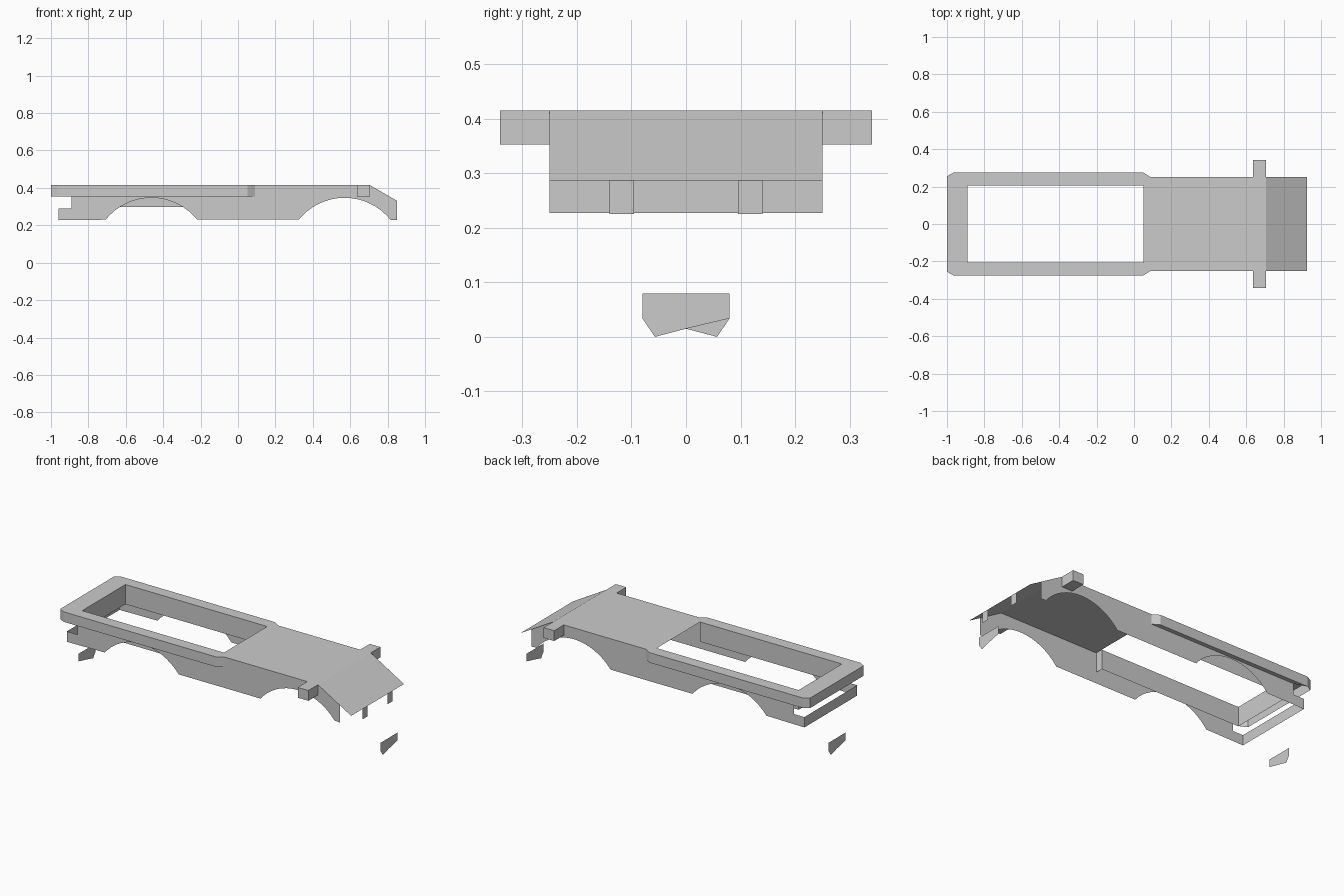
import bpy, bmesh, math

if "Cube" in bpy.data.objects:
    bpy.data.objects.remove(bpy.data.objects["Cube"])


def make(name, polys):
    """Object from a list of polygons, each a list of 3D points; shared points are welded."""
    bm = bmesh.new()
    for p in polys:
        bm.faces.new([bm.verts.new(v) for v in p])
    bmesh.ops.remove_doubles(bm, verts=bm.verts, dist=0.0005)
    me = bpy.data.meshes.new(name)
    bm.to_mesh(me)
    bm.free()
    ob = bpy.data.objects.new(name, me)
    bpy.context.collection.objects.link(ob)
    return ob


def mirror_y(polys):
    return polys + [[(x, -y, z) for x, y, z in reversed(p)] for p in polys]


def wall(a, b, z0, z1):
    """Upright rectangle over the plan line a-b."""
    return [(*a, z0), (*b, z0), (*b, z1), (*a, z1)]


def flat(pts, z):
    return [(x, y, z) for x, y in pts]


def arch(cx, n=16, half=0.245, z0=0.23, rise=0.117):
    """Wheel arch points running from +x to -x."""
    r = (half * half + rise * rise) / (2 * rise)
    a = math.asin(half / r)
    cz = z0 + rise - r
    return [(cx + r * math.sin(a - 2 * a * i / n), cz + r * math.cos(a - 2 * a * i / n))
            for i in range(n + 1)]


TOP, RAIL, TUB, LOW = 0.415, 0.355, 0.297, 0.227
W, IN, OUT = 0.25, 0.205, 0.275
REAR, HOLE0, HOLE1 = -1.0, -0.89, 0.05

# Side panels with two wheel arches
profile = [(-0.96, LOW), (-0.96, 0.289), (HOLE0, 0.289), (HOLE0, TOP), (0.705, TOP),
           (0.85, 0.331), (0.85, LOW)] + arch(0.57) + arch(-0.463)
make("side_panels", mirror_y([[(x, W, z) for x, z in profile]]))

# Deck: roof, frame around the opening
rear_top = [(REAR, -0.255), (REAR, 0.255), (-0.965, OUT), (HOLE0, IN), (HOLE0, -IN), (-0.965, -OUT)]
side_top = [(-0.965, OUT), (HOLE1, OUT), (HOLE1, IN), (HOLE0, IN)]
roof = [(HOLE1, OUT), (0.09, W), (0.705, W), (0.705, -W), (0.09, -W),
        (HOLE1, -OUT), (HOLE1, -IN), (HOLE1, IN)]
make("deck", [flat(rear_top, TOP), flat(roof, TOP)] + mirror_y([flat(side_top, TOP)]))

# Raised rail skirt around the deck
edge = [(REAR, 0.255), (-0.965, OUT), (HOLE1, OUT), (0.09, W)]
skirt = [wall(a, b, RAIL, TOP) for a, b in zip(edge, edge[1:])]
under = flat([(HOLE0, W), (-0.965, OUT), (HOLE1, OUT), (0.09, W)], RAIL)
make("rail_skirt", mirror_y(skirt + [under]) + [wall((REAR, -0.255), (REAR, 0.255), RAIL, TOP)])

# Inner walls of the opening
inner = [wall((HOLE0, IN), (HOLE1, IN), TUB, TOP), wall((HOLE1, IN), (HOLE1, W), TUB, TOP)]
make("opening_walls", mirror_y(inner) + [wall((HOLE0, -IN), (HOLE0, IN), TUB, TOP)])

# Sloping front panel and the two strips below it
make("front_slope", [[(0.705, -W, TOP), (0.925, -W, 0.287), (0.925, W, 0.287), (0.705, W, TOP)]])
make("front_strips", mirror_y([wall((0.925, 0.095), (0.925, 0.14), LOW - 0.002, 0.287)]))

# Rear bumper sheet
make("rear_bumper", [wall((-0.96, -W), (-0.96, W), LOW, 0.289)])

# Side blocks next to the front slope
for name, s in (("block_left", 1), ("block_right", -1)):
    bpy.ops.mesh.primitive_cube_add(size=1, location=(0.67, s * 0.2955, 0.384))
    ob = bpy.context.object
    ob.name = name
    ob.dimensions = (0.07, 0.091, 0.062)

# Loose hanging plates at both ends, the rear one turned round
plate = [(-0.08, 0.08), (0.08, 0.08), (0.08, 0.034), (0, 0.015), (-0.057, 0), (-0.08, 0.034)]
for name, s in (("front_plate", 1), ("rear_plate", -1)):
    make(name, [[(s, s * y, z) for y, z in plate]])
